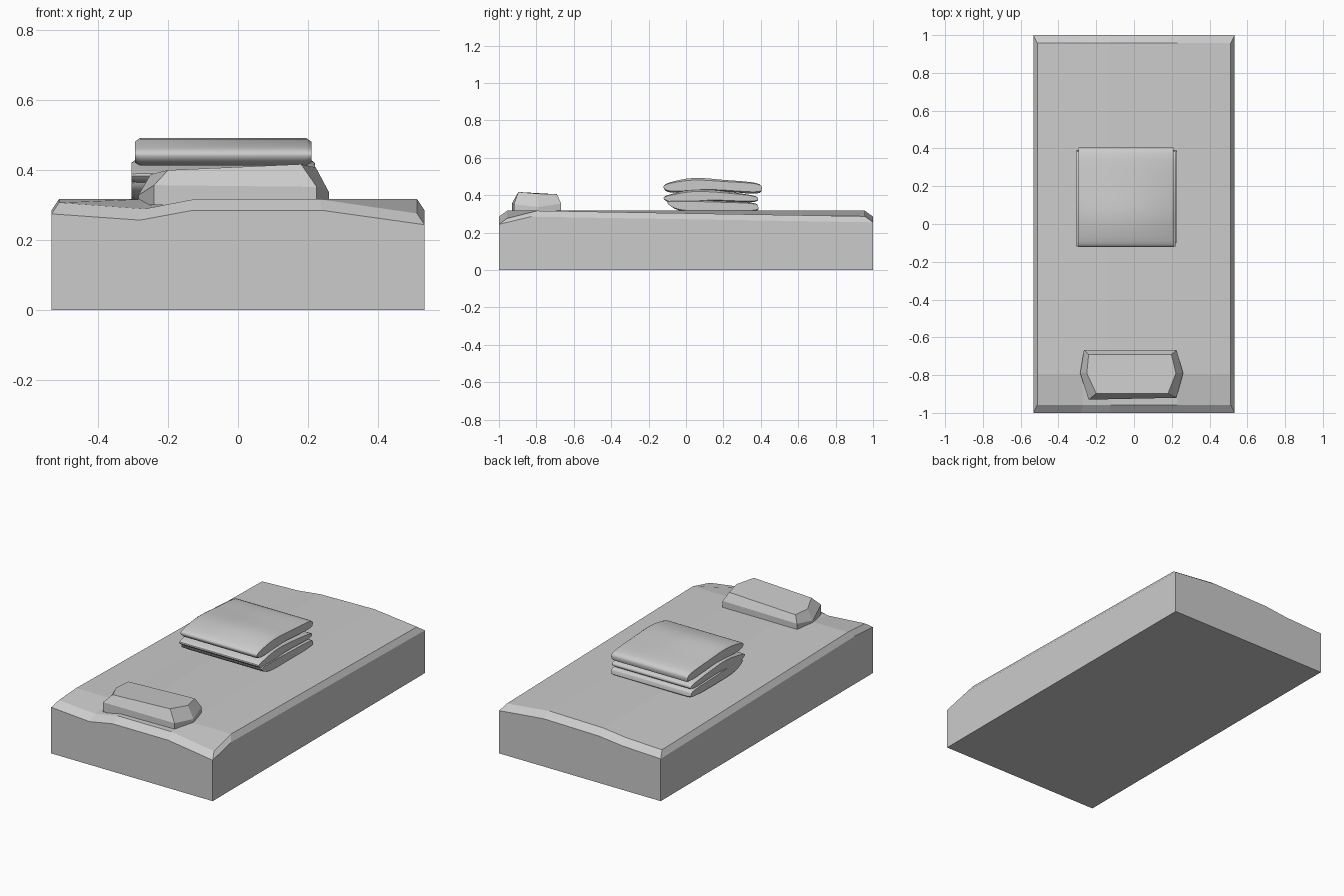
import bpy, bmesh

if "Cube" in bpy.data.objects:
    bpy.data.objects.remove(bpy.data.objects["Cube"])


def finish(bm, name, smooth=False):
    bmesh.ops.recalc_face_normals(bm, faces=bm.faces)
    mesh = bpy.data.meshes.new(name)
    bm.to_mesh(mesh)
    bm.free()
    obj = bpy.data.objects.new(name, mesh)
    bpy.context.collection.objects.link(obj)
    if smooth:
        bpy.ops.object.select_all(action='DESELECT')
        obj.select_set(True)
        bpy.context.view_layer.objects.active = obj
        bpy.ops.object.shade_smooth_by_angle(angle=0.7)
    return obj


def loft(bm, rings, cap_start=True, cap_end=True):
    """Skin a list of equally long closed rings."""
    loops = [[bm.verts.new(p) for p in ring] for ring in rings]
    n = len(loops[0])
    for a, b in zip(loops, loops[1:]):
        for i in range(n):
            bm.faces.new((a[i], a[(i + 1) % n], b[(i + 1) % n], b[i]))
    if cap_start:
        bm.faces.new(loops[0])
    if cap_end:
        bm.faces.new(loops[-1])
    return loops


# Mattress: slightly uneven top with a chamfered rim
X = [-0.533, -0.28, -0.13, 0.24, 0.533]
Y = [-1.0, -0.83, 1.0]
RIM = [[0.275, 0.257, 0.285, 0.285, 0.244],
       [0.285, 0.285, 0.285, 0.285, 0.285],
       [0.252, 0.262, 0.279, 0.285, 0.255]]
border = ([(i, 0) for i in range(4)] + [(4, j) for j in range(2)]
          + [(i, 2) for i in range(4, 0, -1)] + [(0, j) for j in (2, 1)])


def top_point(i, j):
    return (X[i] * 0.96, Y[j] * 0.957, RIM[j][i] + 0.032)


bm = bmesh.new()
loops = loft(bm, [[(X[i], Y[j], 0) for i, j in border],
                  [(X[i], Y[j], RIM[j][i]) for i, j in border],
                  [top_point(i, j) for i, j in border]], cap_end=False)
grid = dict(zip(border, loops[-1]))
for i in range(1, 4):
    grid[i, 1] = bm.verts.new(top_point(i, 1))
for i in range(4):
    for j in range(2):
        bm.faces.new((grid[i, j], grid[i + 1, j], grid[i + 1, j + 1], grid[i, j + 1]))
finish(bm, "mattress")

# Pillow: low-poly hexagonal block with a sloped upper edge
outline = [(-0.24, -0.93), (0.225, -0.92), (0.26, -0.79),
           (0.225, -0.667), (-0.265, -0.667), (-0.285, -0.79)]
crown = [(-0.2, -0.897, 0.4), (0.18, -0.897, 0.417), (0.222, -0.79, 0.408),
         (0.198, -0.69, 0.405), (-0.24, -0.69, 0.388), (-0.25, -0.79, 0.388)]
shoulder = [0.357, 0.352, 0.337, 0.355, 0.35, 0.328]
bm = bmesh.new()
loft(bm, [[(x, y, 0.3) for x, y in outline],
          [(x, y, z) for (x, y), z in zip(outline, shoulder)], crown])
finish(bm, "pillow")


# Folded blanket: stacked soft layers running across the bed
def smooth_closed(points, steps=4):
    out, n = [], len(points)
    for i in range(n):
        p0, p1, p2, p3 = (points[(i + k) % n] for k in (-1, 0, 1, 2))
        for s in range(steps):
            t = s / steps
            out.append(tuple(0.5 * (2 * b + (c - a) * t + (2 * a - 5 * b + 4 * c - d) * t * t
                                    + (3 * b - a - 3 * c + d) * t ** 3)
                             for a, b, c, d in zip(p0, p1, p2, p3)))
    return out


def blanket_layer(name, profile, x0, x1):
    profile = smooth_closed(profile)
    mid_z = sum(z for _, z in profile) / len(profile)
    rings = []
    for x, f in ((x0, 0.75), (x0 + 0.015, 1), (x1 - 0.015, 1), (x1, 0.75)):
        rings.append([(x, y, mid_z + (z - mid_z) * f) for y, z in profile])
    bm = bmesh.new()
    loft(bm, rings)
    finish(bm, name, smooth=True)


blanket_layer("blanket_top_layer",
              [(-0.12, 0.44), (-0.09, 0.467), (0.04, 0.492), (0.2, 0.482), (0.375, 0.465),
               (0.405, 0.432), (0.365, 0.408), (0.13, 0.425), (-0.07, 0.413)], -0.295, 0.21)
blanket_layer("blanket_middle_layer",
              [(-0.12, 0.383), (-0.07, 0.408), (0.08, 0.432), (0.34, 0.402), (0.385, 0.378),
               (0.34, 0.362), (0.13, 0.37), (-0.05, 0.352)], -0.305, 0.22)
blanket_layer("blanket_bottom_layer",
              [(-0.1, 0.367), (0.0, 0.375), (0.15, 0.37), (0.35, 0.36), (0.385, 0.338),
               (0.36, 0.312), (0.15, 0.306), (-0.03, 0.316)], -0.305, 0.225)
